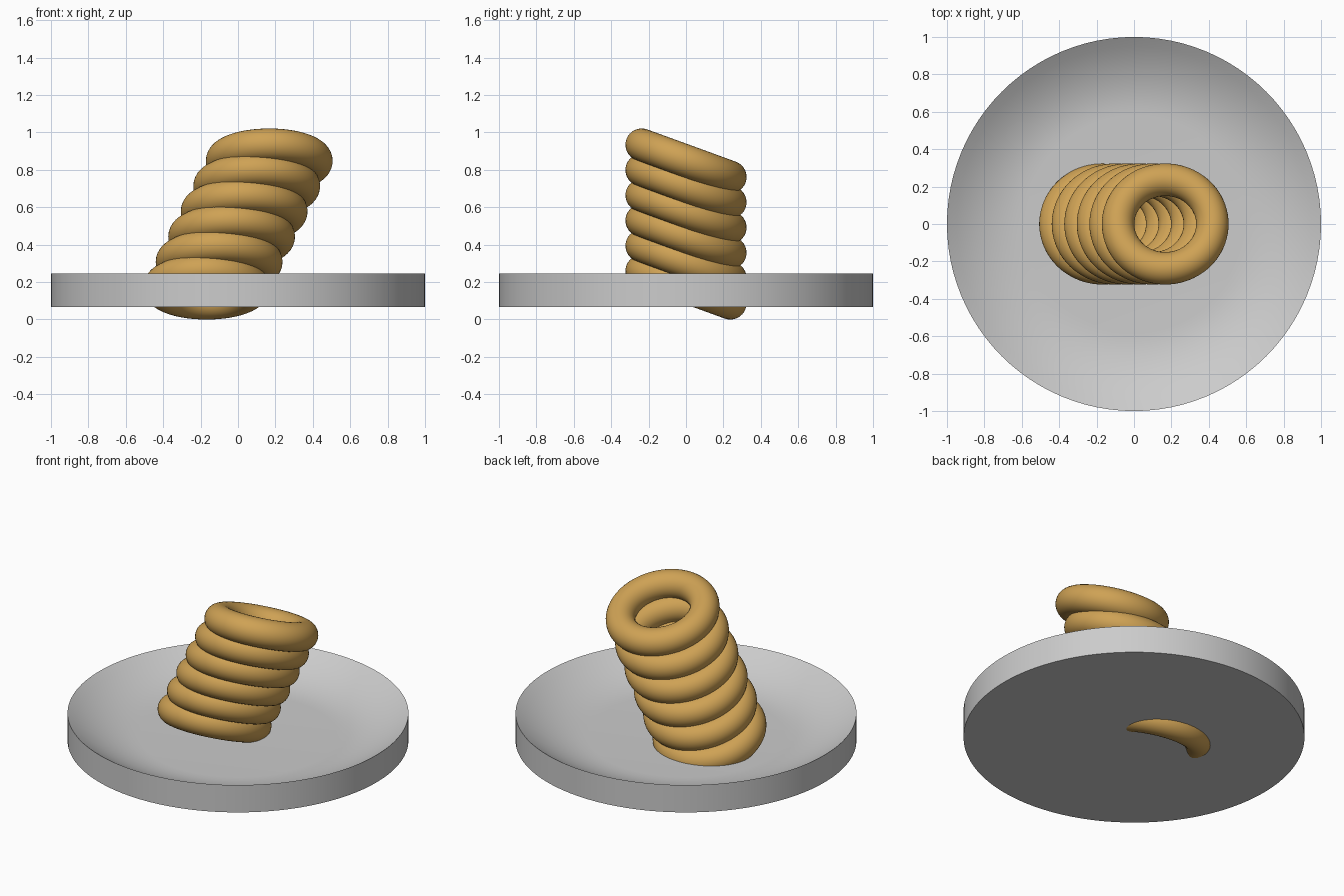
import bpy, bmesh, math
from mathutils import Vector

if "Cube" in bpy.data.objects:
    bpy.data.objects.remove(bpy.data.objects["Cube"])

# plate: lathed profile with flat floor, curved flare, vertical edge and flat underside
FLOOR, RIM, BASE = 0.10, 0.245, 0.068
profile = [(0, FLOOR), (0.58, FLOOR)]
for i in range(1, 9):
    t = i / 8
    profile.append((0.58 + 0.42 * t, FLOOR + (RIM - FLOOR) * t * t))
profile += [(1, BASE), (0.555, BASE), (0, BASE)]

bm = bmesh.new()
verts = [bm.verts.new((r, 0, z)) for r, z in profile]
edges = [bm.edges.new(pair) for pair in zip(verts, verts[1:])]
bmesh.ops.spin(bm, geom=verts + edges, axis=(0, 0, 1), cent=(0, 0, 0),
               angle=math.tau, steps=96, use_duplicate=False)
bmesh.ops.remove_doubles(bm, verts=bm.verts, dist=1e-4)
bmesh.ops.recalc_face_normals(bm, faces=bm.faces)
mesh = bpy.data.meshes.new("plate")
bm.to_mesh(mesh)
bm.free()
plate = bpy.data.objects.new("plate", mesh)
bpy.context.collection.objects.link(plate)
bpy.context.view_layer.objects.active = plate
plate.select_set(True)
bpy.ops.object.shade_smooth_by_angle(angle=math.radians(40))

# golden fried-ring material
gold = bpy.data.materials.new("golden")
gold.diffuse_color = (0.62, 0.36, 0.09, 1)
gold.use_nodes = True
gold.node_tree.nodes["Principled BSDF"].inputs["Base Color"].default_value = gold.diffuse_color

# leaning stack of six tilted rings
first, step = Vector((-0.168, 0, 0.173)), Vector((0.067, 0, 0.135))
for i in range(6):
    bpy.ops.mesh.primitive_torus_add(
        major_segments=80, minor_segments=32, major_radius=0.252, minor_radius=0.087,
        location=first + step * i, rotation=(math.radians(-20), 0, 0))
    ring = bpy.context.object
    ring.name = f"ring_{i + 1}"
    ring.data.materials.append(gold)
    bpy.ops.object.shade_smooth()
